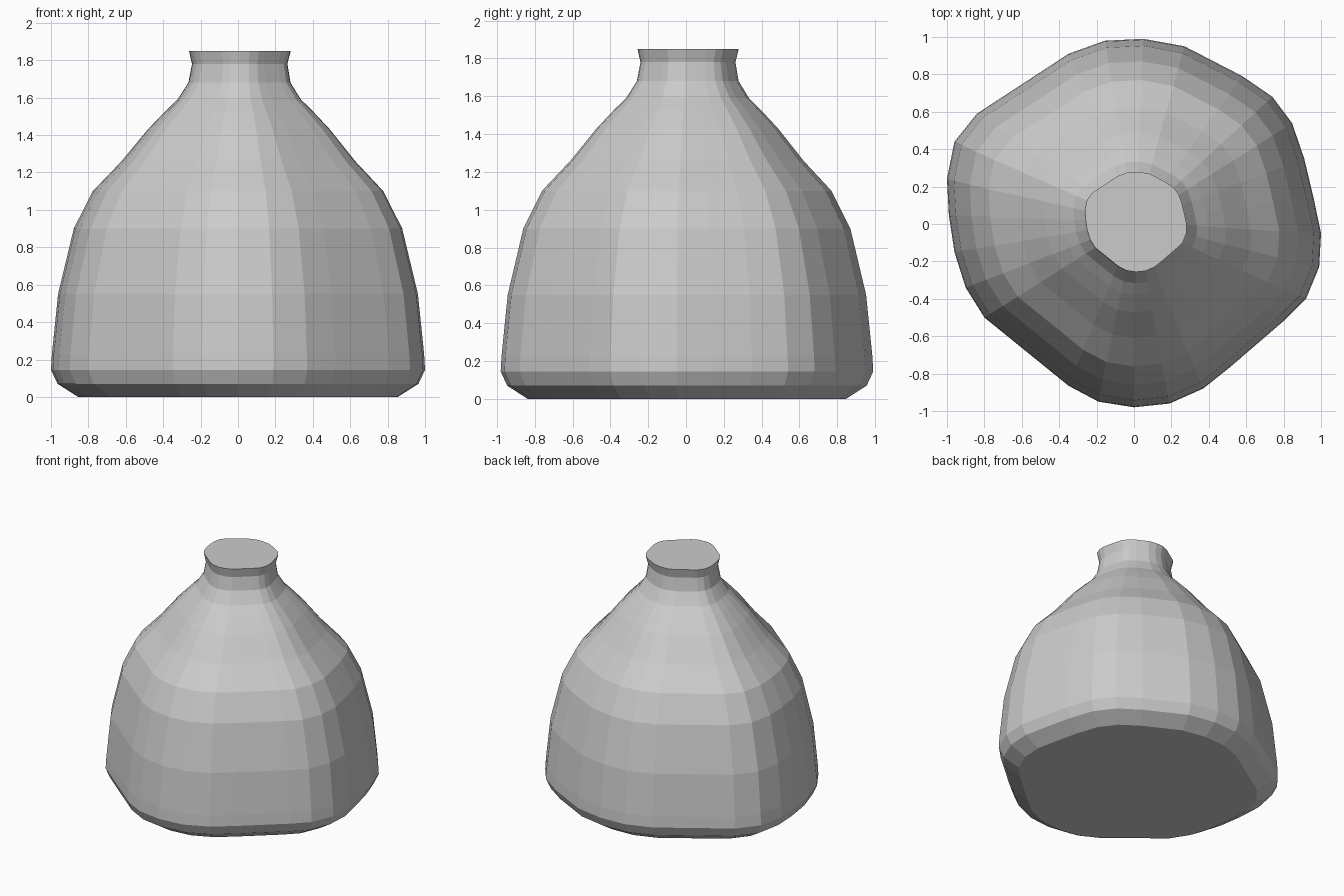
import bpy, bmesh

# Irregular rounded five-sided outline of the widest ring (seen from the top)
OUTLINE = [(0.05, 0.99), (-0.155, 0.98), (-0.35, 0.91), (-0.84, 0.59), (-0.96, 0.44),
           (-1.0, 0.24), (-0.99, 0.05), (-0.96, -0.15), (-0.90, -0.34), (-0.80, -0.50),
           (-0.35, -0.865), (-0.19, -0.95), (0.0, -0.98), (0.19, -0.96), (0.37, -0.88),
           (0.52, -0.76), (0.81, -0.51), (0.92, -0.40), (0.99, -0.23), (1.0, -0.05),
           (0.96, 0.14), (0.91, 0.35), (0.845, 0.54), (0.74, 0.68), (0.58, 0.79),
           (0.27, 0.95)]

# Profile: height, outline scale
PROFILE = [(0.0, 0.855), (0.07, 0.965), (0.145, 1.0), (0.23, 0.995), (0.55, 0.962),
           (0.90, 0.878), (1.10, 0.777), (1.26, 0.625), (1.43, 0.487), (1.53, 0.392),
           (1.59, 0.33), (1.68, 0.273), (1.78, 0.255), (1.85, 0.272)]

# Bottle body: stacked rings, neck drifting very slightly off centre
bm = bmesh.new()
rings = []
for z, s in PROFILE:
    shift = 0.01 * max(0, (z - 1.1) / 0.75)
    rings.append([bm.verts.new((x * s + shift, y * s + shift, z)) for x, y in OUTLINE])
n = len(OUTLINE)
for low, high in zip(rings, rings[1:]):
    for i in range(n):
        j = (i + 1) % n
        bm.faces.new((low[i], low[j], high[j], high[i]))

# Flat base and closed mouth
bm.faces.new(rings[0][::-1])
bm.faces.new(rings[-1])
bmesh.ops.recalc_face_normals(bm, faces=bm.faces)

mesh = bpy.data.meshes.new("bottle")
bm.to_mesh(mesh)
bm.free()

grey = bpy.data.materials.new("plain grey")
grey.diffuse_color = (0.6, 0.6, 0.6, 1)
mesh.materials.append(grey)

bottle = bpy.data.objects.new("bottle", mesh)
bpy.context.collection.objects.link(bottle)
